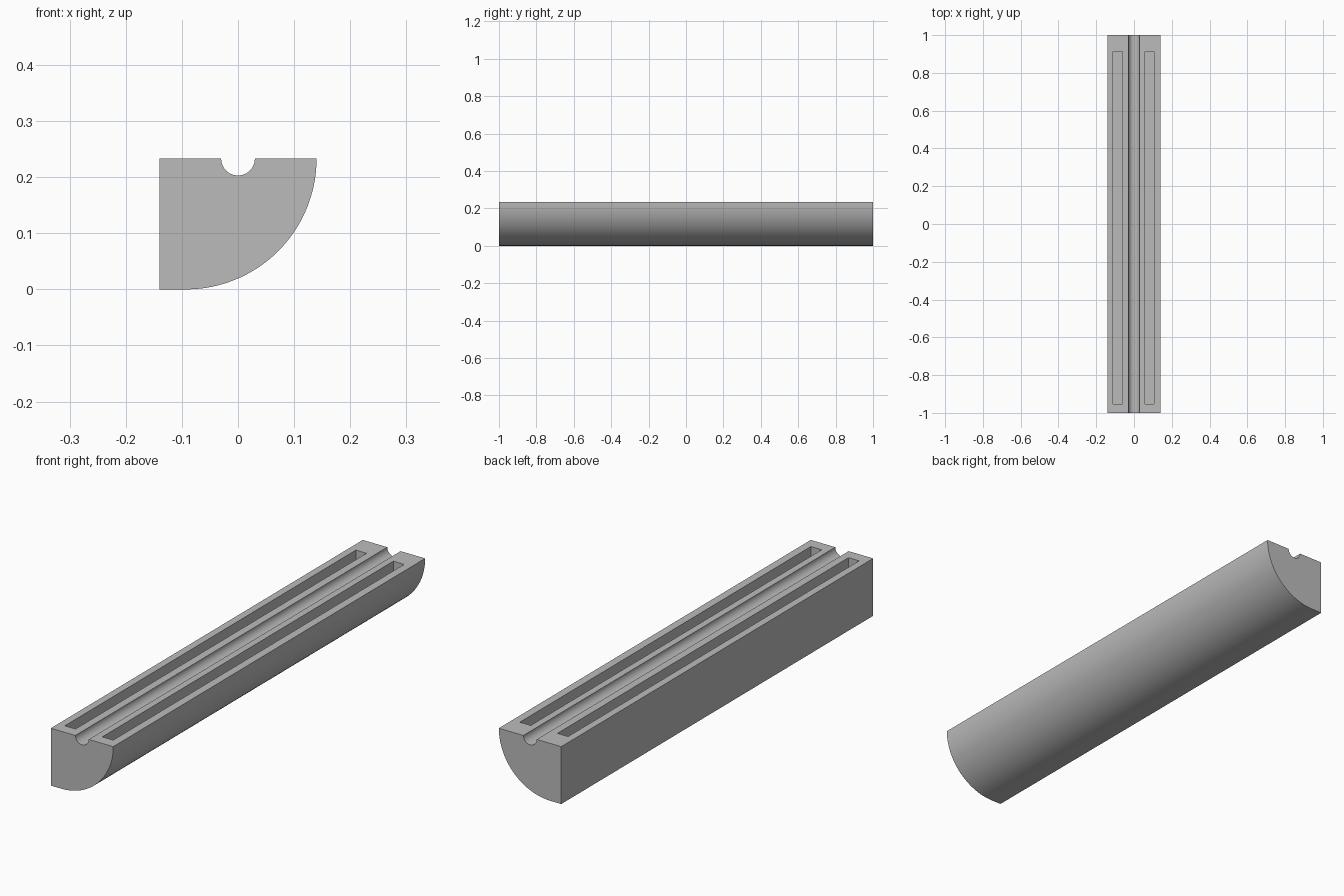
import bpy
import bmesh
from math import sin, cos, pi, radians

cube = bpy.data.objects.get("Cube")
if cube:
    bpy.data.objects.remove(cube, do_unlink=True)

TOP, LEFT = 0.233, -0.14
ARC_X, GROOVE_R = -0.093, 0.03
SLOT_DEPTH = 0.07

grey = bpy.data.materials.new("plain grey")
grey.use_nodes = True
colour = (0.5, 0.5, 0.5, 1)
grey.diffuse_color = colour
grey.node_tree.nodes["Principled BSDF"].inputs["Base Color"].default_value = colour


def arc(cx, cz, r, start, end, steps):
    angles = [start + (end - start) * i / steps for i in range(steps + 1)]
    return [(cx + r * cos(a), cz + r * sin(a)) for a in angles]


def extrude_profile(name, points, y0, y1):
    """Extrude a closed x-z outline along y."""
    bm = bmesh.new()
    face = bm.faces.new([bm.verts.new((x, y0, z)) for x, z in points])
    result = bmesh.ops.extrude_face_region(bm, geom=[face])
    verts = [v for v in result["geom"] if isinstance(v, bmesh.types.BMVert)]
    bmesh.ops.translate(bm, verts=verts, vec=(0, y1 - y0, 0))
    bmesh.ops.recalc_face_normals(bm, faces=bm.faces)
    mesh = bpy.data.meshes.new(name)
    bm.to_mesh(mesh)
    bm.free()
    mesh.materials.append(grey)
    obj = bpy.data.objects.new(name, mesh)
    bpy.context.collection.objects.link(obj)
    return obj


# Bar: flat back, quarter-round underside, half-round groove along the top
outline = [(LEFT, TOP), (LEFT, 0)]
outline += arc(ARC_X, TOP, TOP, -pi / 2, 0, 48)
outline += arc(0, TOP, GROOVE_R, 0, -pi, 24)
bar = extrude_profile("grooved_bar", outline, -1, 1)
bpy.context.view_layer.objects.active = bar
bar.select_set(True)

# Long pockets on both sides of the groove
for side, x0, x1 in (("right", -0.11, -0.062), ("left", 0.058, 0.107)):
    z0, z1 = TOP - SLOT_DEPTH, TOP + 0.05
    box = [(x0, z0), (x1, z0), (x1, z1), (x0, z1)]
    cutter = extrude_profile(side + "_slot_cutter", box, -0.953, 0.913)
    cutter.hide_render = True
    cut = bar.modifiers.new(side + "_slot", "BOOLEAN")
    cut.operation = "DIFFERENCE"
    cut.solver = "EXACT"
    cut.object = cutter
    bpy.ops.object.modifier_apply(modifier=cut.name)
    bpy.data.objects.remove(cutter, do_unlink=True)

bpy.ops.object.shade_smooth_by_angle(angle=radians(30))
